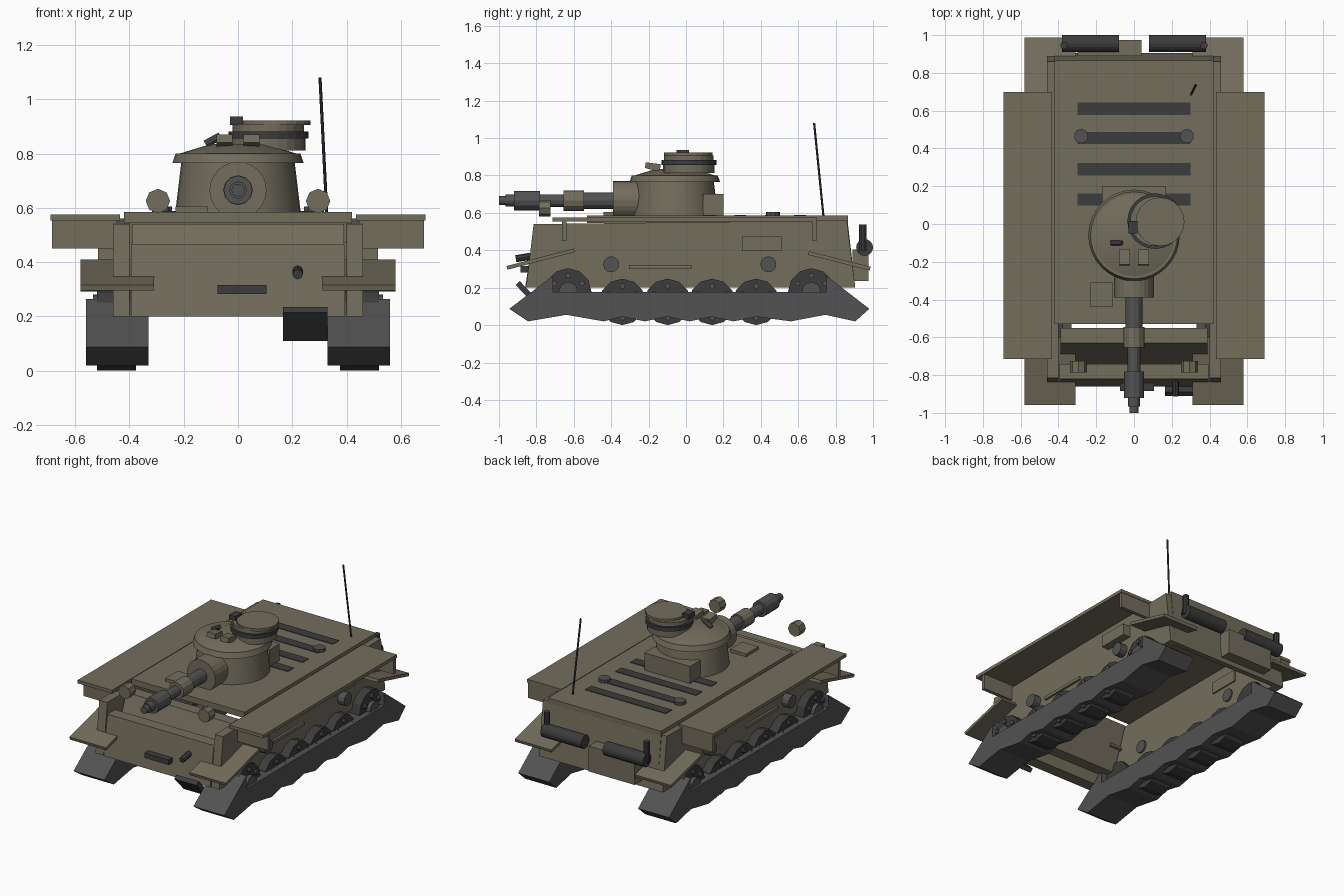
import bpy, bmesh
from math import atan2, radians
from mathutils import Vector, Matrix, Euler

if "Cube" in bpy.data.objects:
    bpy.data.objects.remove(bpy.data.objects["Cube"])


def material(name, r, g, b):
    m = bpy.data.materials.new(name)
    m.diffuse_color = (r, g, b, 1)
    m.use_nodes = True
    m.node_tree.nodes["Principled BSDF"].inputs["Base Color"].default_value = m.diffuse_color
    return m


OLIVE = material("olive_paint", 0.17, 0.153, 0.107)
STEEL = material("track_steel", 0.085, 0.085, 0.085)
DARK = material("dark_metal", 0.045, 0.045, 0.045)


def finish(name, bm, mat, smooth=False):
    bmesh.ops.recalc_face_normals(bm, faces=bm.faces)
    me = bpy.data.meshes.new(name)
    bm.to_mesh(me)
    bm.free()
    me.materials.append(mat)
    ob = bpy.data.objects.new(name, me)
    bpy.context.collection.objects.link(ob)
    if smooth:
        bpy.context.view_layer.objects.active = ob
        for o in bpy.context.selected_objects:
            o.select_set(False)
        ob.select_set(True)
        bpy.ops.object.shade_smooth_by_angle(angle=radians(30))
    return ob


def box(name, x, y, z, mat=OLIVE):
    """Axis-aligned box from (min, max) ranges."""
    bm = bmesh.new()
    mid = [(a + b) / 2 for a, b in (x, y, z)]
    size = [abs(b - a) for a, b in (x, y, z)]
    bmesh.ops.create_cube(bm, size=1, matrix=Matrix.Translation(mid) @ Matrix.Diagonal(size + [1]))
    return finish(name, bm, mat)


def prism(name, pts, x, mat=OLIVE):
    """Extrude a y-z outline across an x range."""
    bm = bmesh.new()
    f = bm.faces.new([bm.verts.new((x[0], p[0], p[1])) for p in pts])
    new = bmesh.ops.extrude_face_region(bm, geom=[f])["geom"]
    bmesh.ops.translate(bm, vec=(x[1] - x[0], 0, 0),
                        verts=[v for v in new if isinstance(v, bmesh.types.BMVert)])
    return finish(name, bm, mat)


def slab(name, a, b, t, x, mat=OLIVE):
    """Sloped plate whose outline runs from a to b in y-z, thickness t."""
    a, b = Vector(a), Vector(b)
    d = (b - a).normalized()
    n = Vector((-d.y, d.x)) * t / 2
    return prism(name, [a + n, b + n, b - n, a - n], x, mat)


def rod(name, a, b, r1, mat=OLIVE, r2=None, n=16, smooth=False):
    """Cylinder or cone between two points."""
    a, b = Vector(a), Vector(b)
    d = b - a
    rot = d.to_track_quat('Z', 'Y').to_matrix().to_4x4()
    bm = bmesh.new()
    bmesh.ops.create_cone(bm, cap_ends=True, segments=n, radius1=r1,
                          radius2=r1 if r2 is None else r2, depth=d.length,
                          matrix=Matrix.Translation((a + b) / 2) @ rot)
    return finish(name, bm, mat, smooth)


# Hull: deck and plates, open underneath and in front of the deck
box("deck", (-0.42, 0.42), (-0.53, 0.865), (0.545, 0.585))
prism("upper_front_plate", [(-0.55, 0.54), (-0.63, 0.54), (-0.74, 0.25), (-0.66, 0.25)], (-0.39, 0.39))
prism("lower_front_plate", [(-0.74, 0.465), (-0.82, 0.465), (-0.86, 0.2), (-0.78, 0.2)], (-0.395, 0.395))
prism("rear_plate", [(0.83, 0.55), (0.865, 0.55), (0.905, 0.2), (0.87, 0.2)], (-0.42, 0.42))
box("rear_box", (-0.3, 0.04), (0.89, 0.975), (0.235, 0.405))

# Front fittings
box("front_slit", (-0.075, 0.105), (-0.885, -0.83), (0.282, 0.315), DARK)
rod("hull_gun", (0.22, -0.82, 0.37), (0.22, -0.91, 0.355), 0.019, DARK, n=8)
slab("front_spare_track", (-0.9, 0.225), (-0.8, 0.12), 0.03, (0.165, 0.33), DARK)

# Deck fittings
for i, y in enumerate((0.13, 0.29, 0.455, 0.61)):
    box(f"deck_grille_{i}", (-0.3, 0.3), (y - 0.032, y + 0.032), (0.575, 0.589), DARK)
box("deck_hatch", (-0.23, -0.11), (-0.44, -0.31), (0.58, 0.605))
rod("antenna", (0.327, 0.735, 0.58), (0.302, 0.685, 1.08), 0.006, DARK, n=8)

# Parts repeated on both sides
wave = [(0.905, 0.02), (0.745, 0.055), (0.56, 0.02), (0.375, 0.045), (0.255, 0.02), (0.135, 0.045),
        (0.02, 0.02), (-0.1, 0.045), (-0.22, 0.02), (-0.34, 0.045), (-0.44, 0.02), (-0.64, 0.055),
        (-0.845, 0.02)]
track = [(-0.945, 0.087), (-0.71, 0.265), (-0.71, 0.178), (0.75, 0.178), (0.75, 0.265), (0.98, 0.087)] + wave
wheels = [(-0.63, 0.18), (-0.34, 0.124), (-0.098, 0.124), (0.14, 0.124), (0.375, 0.124), (0.67, 0.18)]
for side, s in (("left", -1), ("right", 1)):
    def X(a, b):
        return (s * a, s * b)

    prism(side + "_hull_wall", [(-0.815, 0.54), (0.86, 0.56), (0.905, 0.2), (-0.855, 0.2)], X(0.4, 0.46))
    # Upper shelf with end brackets
    box(side + "_shelf", X(0.435, 0.69), (-0.715, 0.7), (0.553, 0.575))
    for end, y in (("front", -0.65), ("rear", 0.685)):
        box(f"{side}_{end}_shelf_bracket", X(0.445, 0.685), (y - 0.012, y + 0.012), (0.45, 0.555))
    # Sloped mudguards
    slab(side + "_front_mudguard", (-0.957, 0.306), (-0.597, 0.4), 0.02, X(0.31, 0.58))
    slab(side + "_rear_mudguard", (0.655, 0.385), (0.985, 0.302), 0.02, X(0.31, 0.58))
    # Side fittings
    box(side + "_tool_box", X(0.39, 0.515), (0.3, 0.51), (0.397, 0.475))
    box(side + "_tool_bar", X(0.45, 0.475), (-0.305, 0.03), (0.3, 0.32))
    for i, y in enumerate((-0.4, 0.44)):
        rod(f"{side}_return_roller_{i}", (s * 0.39, y, 0.325), (s * 0.51, y, 0.325), 0.043, STEEL, n=12)
    # Track and wheels with hubs and bolts
    prism(side + "_track", track, X(0.33, 0.56), STEEL)
    for i, (y, z) in enumerate(wheels):
        rod(f"{side}_wheel_{i}", (s * 0.375, y, z), (s * 0.52, y, z), 0.124, DARK, n=12)
        rod(f"{side}_hub_{i}", (s * 0.5, y, z), (s * 0.545, y, z), 0.05, STEEL, n=12)
        for k in range(6):
            o = Euler((radians(60 * k + 30), 0, 0)).to_matrix() @ Vector((0, 0.085, 0))
            rod(f"{side}_wheel_{i}_bolt_{k}", (s * 0.51, y + o.y, z + o.z),
                (s * 0.535, y + o.y, z + o.z), 0.015, STEEL, n=8)
    # Exhausts, lights, caps
    rod(side + "_muffler", (s * 0.08, 0.955, 0.415), (s * 0.38, 0.955, 0.415), 0.045, DARK)
    rod(side + "_exhaust_pipe", (s * 0.37, 0.945, 0.4), (s * 0.37, 0.945, 0.537), 0.02, DARK, n=10)
    rod(side + "_headlight", (s * 0.295, -0.785, 0.625), (s * 0.295, -0.725, 0.625), 0.045, n=8)
    rod(side + "_deck_cap", (s * 0.28, 0.465, 0.575), (s * 0.28, 0.465, 0.605), 0.038, STEEL, n=10)

# Turret
TY = -0.06
for name, z0, z1, r0, r1 in (("turret_body", 0.575, 0.775, 0.232, 0.208),
                             ("turret_rim", 0.765, 0.8, 0.242, 0.23),
                             ("turret_roof", 0.8, 0.835, 0.215, 0.1)):
    rod(name, (0, TY, z0), (0, TY, z1), r0, OLIVE, r1, 32, True)
box("turret_bin", (-0.17, 0.17), (0.09, 0.2), (0.585, 0.7))
for s in (-1, 1):
    prism("roof_periscope_" + ("left" if s < 0 else "right"),
          [(-0.22, 0.84), (-0.215, 0.87), (-0.135, 0.86), (-0.14, 0.82)], (s * 0.02, s * 0.08))
rod("roof_vent_tube", (-0.065, -0.1, 0.865), (-0.12, -0.1, 0.835), 0.014, STEEL, n=10)

# Cupola stack with an offset lid
for name, z0, z1, r, mat in (("cupola_base", 0.812, 0.858, 0.137, OLIVE),
                             ("cupola_slit_band", 0.855, 0.882, 0.147, DARK),
                             ("cupola_top", 0.88, 0.908, 0.132, OLIVE)):
    rod(name, (0.112, 0.015, z0), (0.112, 0.015, z1), r, mat, n=24)
rod("cupola_lid", (0.138, 0.012, 0.905), (0.138, 0.012, 0.922), 0.129, n=20)
box("cupola_sight", (-0.03, 0.018), (-0.05, 0.015), (0.905, 0.937), DARK)

# Main gun along -y
for name, y0, y1, r, mat in (("mantlet", -0.2, -0.39, 0.105, OLIVE),
                             ("barrel_root", -0.38, -0.55, 0.045, STEEL),
                             ("barrel_sleeve", -0.545, -0.655, 0.055, OLIVE),
                             ("barrel", -0.65, -0.79, 0.034, STEEL),
                             ("muzzle_brake", -0.78, -0.92, 0.053, STEEL),
                             ("muzzle_collar", -0.91, -0.965, 0.032, STEEL),
                             ("muzzle_tip", -0.96, -1.0, 0.024, STEEL)):
    rod(name, (0, y0, 0.665), (0, y1, 0.665), r, mat, n=24 if name == "mantlet" else 12)
